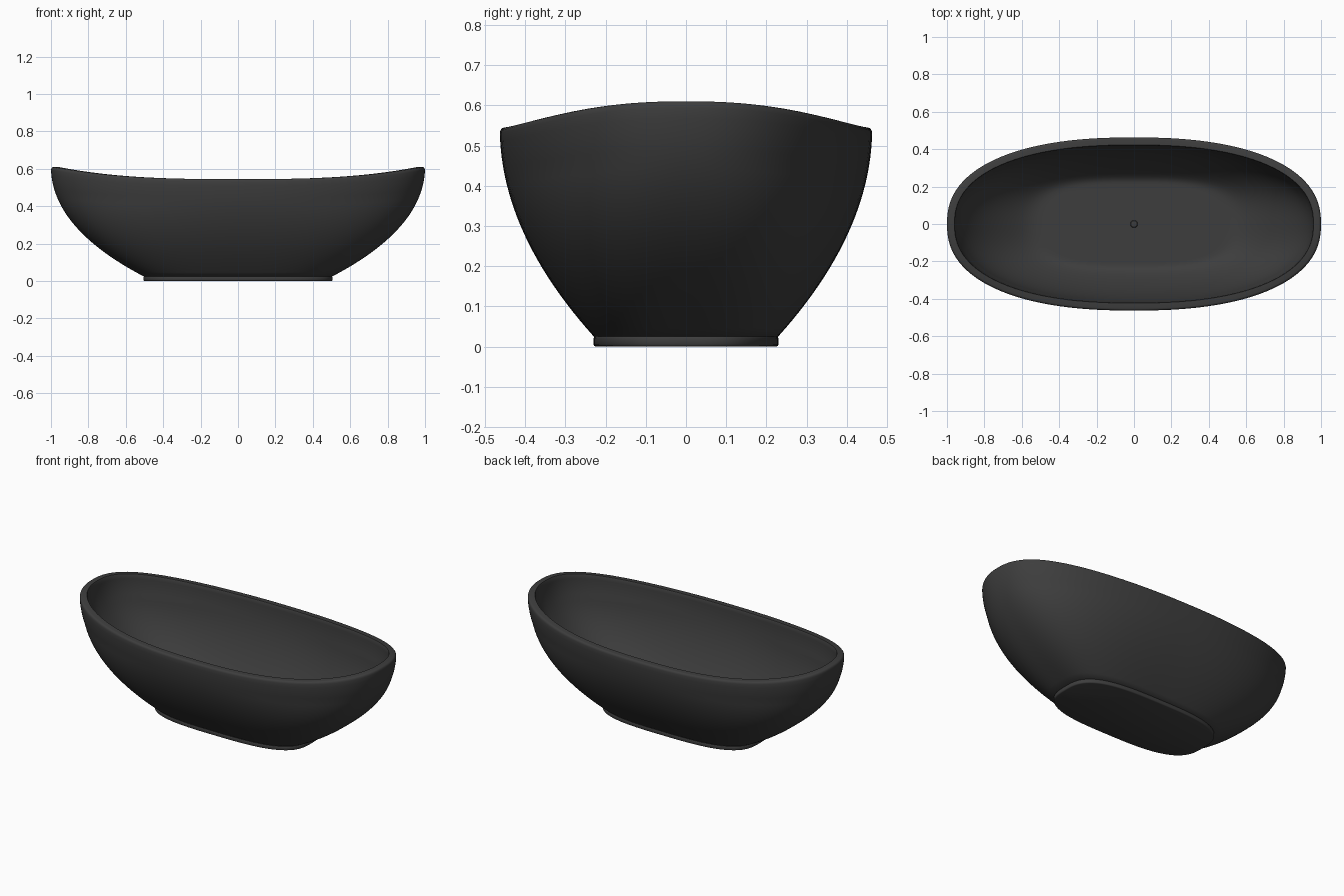
import bpy, bmesh, math

SEGMENTS = 128
LENGTH, WIDTH = 1.0, 0.463          # rim half sizes
FOOT_LENGTH, FOOT_WIDTH = 0.505, 0.229
FOOT_TOP, WALL = 0.025, 0.043
FLOOR = 0.1                         # floor level as a share of the height

if "Cube" in bpy.data.objects:
    bpy.data.objects.remove(bpy.data.objects["Cube"], do_unlink=True)


def make_material(name, value):
    mat = bpy.data.materials.new(name)
    mat.use_nodes = True
    colour = (value, value, value, 1)
    mat.diffuse_color = colour
    mat.node_tree.nodes["Principled BSDF"].inputs["Base Color"].default_value = colour
    return mat


def oval(a, b, power):
    """Points of a rounded oval, evenly spread around the centre."""
    points = []
    for i in range(SEGMENTS):
        t = math.tau * i / SEGMENTS
        c, s = math.cos(t), math.sin(t)
        r = (abs(c) ** power + abs(s) ** power) ** (-1 / power)
        points.append((a * r * c, b * r * s, r * c))
    return points


def ring(a, b, h, power):
    """Oval ring at height share h; the ends sweep upward near the rim."""
    return [(x, y, FOOT_TOP + 0.52 * h + 0.065 * abs(u) ** 2.9 * h * h)
            for x, y, u in oval(a, b, power)]


def flat_ring(a, b, z, power):
    return [(x, y, z) for x, y, u in oval(a, b, power)]


def loft(name, rings, mat, angle=50):
    """Skin a stack of rings and close both ends."""
    bm = bmesh.new()
    rows = [[bm.verts.new(p) for p in r] for r in rings]
    for low, high in zip(rows, rows[1:]):
        for i in range(SEGMENTS):
            j = (i + 1) % SEGMENTS
            bm.faces.new((low[i], low[j], high[j], high[i]))
    bm.faces.new(rows[0][::-1])
    bm.faces.new(rows[-1])
    bmesh.ops.recalc_face_normals(bm, faces=bm.faces)
    mesh = bpy.data.meshes.new(name)
    bm.to_mesh(mesh)
    bm.free()
    mesh.materials.append(mat)
    obj = bpy.data.objects.new(name, mesh)
    bpy.context.collection.objects.link(obj)
    bpy.ops.object.select_all(action='DESELECT')
    obj.select_set(True)
    bpy.context.view_layer.objects.active = obj
    bpy.ops.object.shade_smooth_by_angle(angle=math.radians(angle))
    return obj


def power_at(h):
    return 3.1 - 0.75 * min(1, h * 1.3)


def outer_size(h):
    k = (1 - h) ** 2
    return (LENGTH - (LENGTH - FOOT_LENGTH) * k,
            WIDTH - (WIDTH - FOOT_WIDTH) * k)


stone = make_material("charcoal stone", 0.047)

# Outer wall, from the foot up to the rim
rings = []
for i in range(25):
    h = 0.975 * i / 24
    rings.append(ring(*outer_size(h), h, power_at(h)))

# Rounded outer lip and flat rim
for inset, h in ((0.002, 0.988), (0.006, 0.997), (0.012, 1), (WALL - 0.003, 1)):
    rings.append(ring(LENGTH - inset, WIDTH - inset, h, power_at(1)))

# Inner wall, blending softly into the floor
inner_a, inner_b = LENGTH - WALL, WIDTH - WALL
for i in range(29):
    g = 0.99 * (1 - i / 28)
    f = 1 - 0.5 * (1 - g) ** 2
    h = (g ** 3 + FLOOR ** 3) ** (1 / 3)
    rings.append(ring(inner_a * f, inner_b * f, h, power_at(g)))
for f in (0.35, 0.2, 0.05):
    rings.append(ring(inner_a * f, inner_b * f, FLOOR, power_at(0)))
loft("tub_shell", rings, stone)

# Low foot with softened edges
foot = [(0.006, 0), (0.002, 0.002), (0, 0.006), (0, 0.02), (0.002, 0.025), (0.006, 0.027)]
loft("foot", [flat_ring(FOOT_LENGTH - d, FOOT_WIDTH + 0.001 - d, z, 3.1)
              for d, z in foot], stone)

# Round drain cover in the middle of the floor
drain_z = FOOT_TOP + 0.52 * FLOOR
drain = [(0.02, -0.002), (0.02, 0.003), (0.017, 0.006), (0.008, 0.007)]
loft("drain_cover", [flat_ring(r, r, drain_z + z, 2) for r, z in drain], stone, 30)
